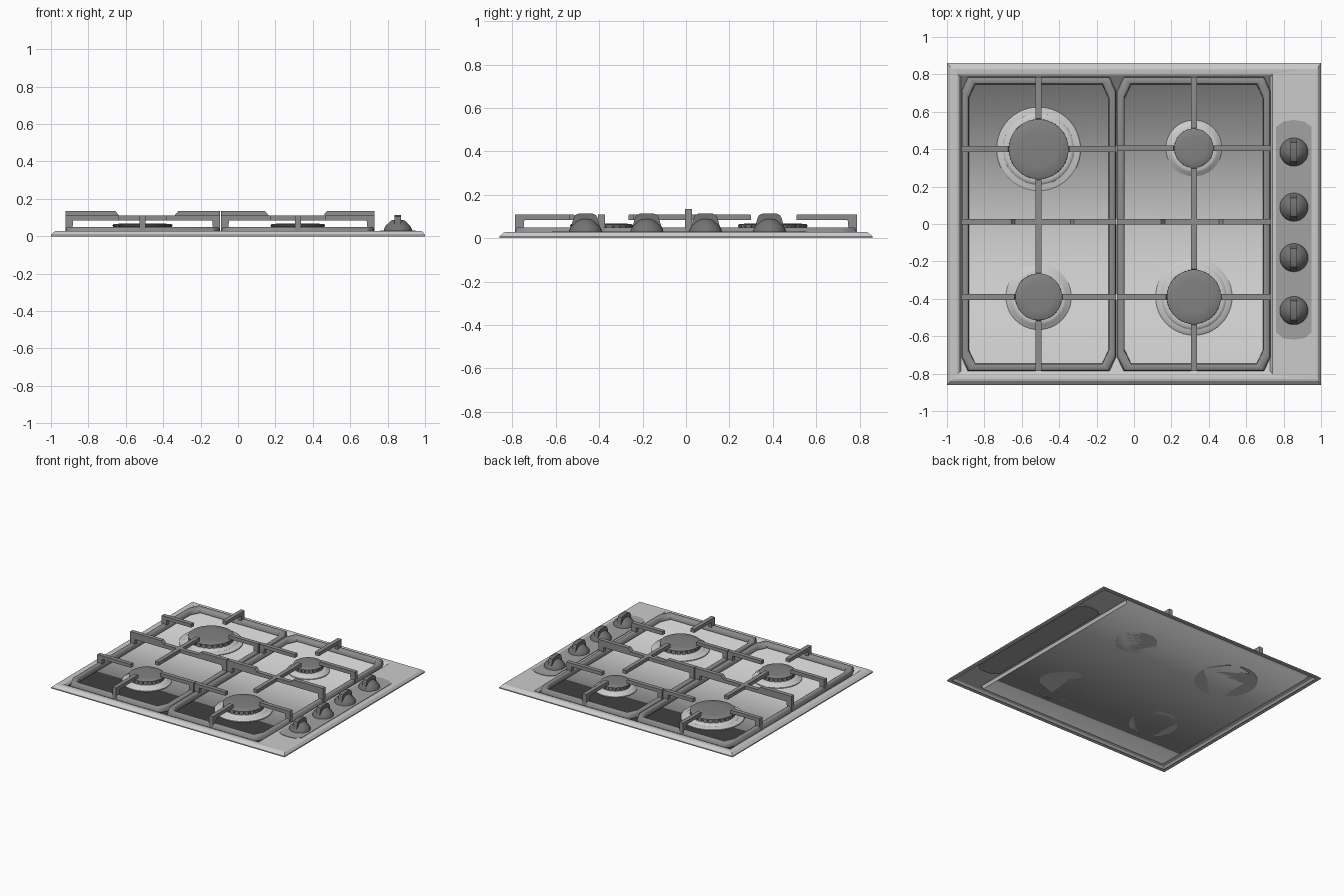
import bpy, bmesh, math
from mathutils import Vector

if "Cube" in bpy.data.objects:
    bpy.data.objects.remove(bpy.data.objects["Cube"])

def material(name, g):
    m = bpy.data.materials.new(name)
    m.diffuse_color = (g, g, g, 1)
    m.use_nodes = True
    m.node_tree.nodes["Principled BSDF"].inputs["Base Color"].default_value = m.diffuse_color
    return m

steel, iron = material("steel", .8), material("cast_iron", .27)
enamel, knob_grey, plate_grey = material("enamel", .22), material("knob_grey", .17), material("plate_grey", .36)

def finish(name, bm, mat, angle=None):
    bmesh.ops.recalc_face_normals(bm, faces=bm.faces)
    me = bpy.data.meshes.new(name)
    bm.to_mesh(me)
    bm.free()
    me.materials.append(mat)
    ob = bpy.data.objects.new(name, me)
    bpy.context.collection.objects.link(ob)
    if angle:
        bpy.ops.object.select_all(action='DESELECT')
        ob.select_set(True)
        bpy.context.view_layer.objects.active = ob
        bpy.ops.object.shade_smooth_by_angle(angle=math.radians(angle))
    return ob

def bridge(bm, a, b):
    n = len(a)
    return [bm.faces.new((a[i], a[(i + 1) % n], b[(i + 1) % n], b[i])) for i in range(n)]

def prism(bm, pts, offset):
    """Closed polygon of 3D points swept along offset."""
    a = [bm.verts.new(p) for p in pts]
    b = [bm.verts.new(Vector(p) + Vector(offset)) for p in pts]
    bridge(bm, a, b)
    bm.faces.new(a)
    bm.faces.new(b)

def bar(bm, profile, origin, direction, width=0.032):
    """Side profile (distance, z) standing along a horizontal direction."""
    d = Vector((direction[0], direction[1], 0))
    side = Vector((-d.y, d.x, 0)) * width
    o = Vector((origin[0], origin[1], 0)) - side / 2
    prism(bm, [o + d * u + Vector((0, 0, z)) for u, z in profile], side)

def lathe(bm, profile, cx, cy, n=48):
    rings = []
    for r, z in profile:
        rings.append([bm.verts.new((cx + r * math.cos(2 * math.pi * i / n),
                                    cy + r * math.sin(2 * math.pi * i / n), z)) for i in range(n)])
    for a, b in zip(rings, rings[1:]):
        bridge(bm, a, b)
    bm.faces.new(rings[-1])
    bm.faces.new(rings[0])

def chamfered(x0, x1, y0, y1, cx, cy, z):
    return [(x0 + cx, y0, z), (x1 - cx, y0, z), (x1, y0 + cy, z), (x1, y1 - cy, z),
            (x1 - cx, y1, z), (x0 + cx, y1, z), (x0, y1 - cy, z), (x0, y0 + cy, z)]

# Pressed steel hob sheet: bevelled rim, raised control strip, sunken pan
bm = bmesh.new()
loops = []
for x0, x1, y, z in [(-.975, .975, .835, .002), (-1, 1, .86, 0), (-1, 1, .86, .008),
                     (-.98, .985, .84, .026), (-.97, .975, .83, .029),
                     (-.945, .74, .805, .028), (-.935, .735, .792, .022), (-.925, .728, .788, .006)]:
    loops.append([bm.verts.new(p) for p in ((x0, -y, z), (x1, -y, z), (x1, y, z), (x0, y, z))])
for i, (a, b) in enumerate(zip(loops, loops[1:])):
    faces = bridge(bm, a, b)
    if i > 3:  # front and back walls blend softly into the pan
        faces[0].smooth = faces[2].smooth = True
bm.faces.new(loops[-1]).smooth = True
finish("hob_sheet", bm, steel)

# Control plate
bm = bmesh.new()
prism(bm, [(.76, -.58, .022), (.80, -.612, .022), (.855, -.618, .022), (.91, -.612, .022), (.95, -.58, .022),
           (.95, .52, .022), (.91, .548, .022), (.855, .556, .022), (.80, .548, .022), (.76, .52, .022)], (0, 0, .01))
finish("control_plate", bm, plate_grey)

# Knobs with a raised grip
for i, y in enumerate((.385, .09, -.18, -.463)):
    bm = bmesh.new()
    lathe(bm, [(.076, .031), (.073, .042), (.066, .056), (.05, .07), (.036, .084), (.02, .088)], .855, y, 32)
    bar(bm, [(-.068, .045), (.068, .045), (.057, .088), (.05, .105), (.033, .113),
             (-.033, .113), (-.05, .105), (-.057, .088)], (.855, y), (0, 1), .034)
    finish(f"knob_{i + 1}", bm, knob_grey, 40)

# Burners: x, y, cap radius, flange radius
burners = [(-.51, .40, .16, .225), (-.51, -.39, .125, .175),
           (.32, .405, .105, .15), (.32, -.39, .145, .205)]
for i, (x, y, R, F) in enumerate(burners):
    bm = bmesh.new()
    lathe(bm, [(F, .006), (F, .012), (F - .006, .017), (R + .03, .022), (R + .022, .03),
               (R + .012, .033), (R - .008, .035)], x, y)
    finish(f"burner_base_{i + 1}", bm, steel, 30)
    # crown with teeth between the flame slots
    bm = bmesh.new()
    lathe(bm, [(R - .012, .033), (R - .012, .054)], x, y)
    for k in range(24):
        a = 2 * math.pi * k / 24
        bar(bm, [(R - .02, .034), (R, .034), (R - .002, .053), (R - .02, .053)],
            (x, y), (math.cos(a), math.sin(a)), R * .19)
    finish(f"burner_crown_{i + 1}", bm, enamel, 30)
    bm = bmesh.new()
    lathe(bm, [(R - .006, .052), (R, .054), (R, .061), (R - .008, .066), (R * .6, .068), (R * .05, .069)], x, y)
    finish(f"burner_cap_{i + 1}", bm, enamel, 35)

# Pan supports: ring frame, raised fingers, dipped middle bar
LO, ARM, TOP, HIGH, Y = .05, .083, .11, .134, .787

def finger(bm, start, end, leg=True):
    a, b = Vector(start), Vector(end)
    L, d = (b - a).length, (b - a).normalized()
    foot = [(0, .02), (.036, .02), (.042, ARM)] if leg else [(0, ARM)]
    bar(bm, foot + [(L, ARM), (L, TOP - .004), (L - .004, TOP), (0, TOP)], start, d)

for name, x0, x1, pair, dip in (("left", -.923, -.096, burners[:2], (-.145, -.125, .17, .19)),
                                ("right", -.09, .73, burners[2:], (-.175, -.155, .135, .155))):
    bm = bmesh.new()
    rings = []
    for inset, z in ((0, .012), (.004, LO - .005), (.01, LO), (.03, LO), (.038, LO - .006), (.04, .012)):
        rings.append([bm.verts.new(p) for p in chamfered(
            x0 + inset, x1 - inset, -Y + inset, Y - inset, .035, .075, z)])
    for a, b in zip(rings, rings[1:] + rings[:1]):
        bridge(bm, a, b)
    finish(f"{name}_support_frame", bm, iron, 60)

    bm = bmesh.new()
    for cx, cy, R, F in pair:
        s = 1 if cy > 0 else -1
        finger(bm, (cx, s * Y), (cx, cy + s * R))
        finger(bm, (cx, .012), (cx, cy - s * R), False)
        finger(bm, (x0, cy), (cx - R, cy))
        finger(bm, (x1, cy), (cx + R, cy))
    finish(f"{name}_support_fingers", bm, iron)

    bm = bmesh.new()
    w, c = x1 - x0, pair[0][0] - x0
    bar(bm, [(0, .02), (.036, .02), (.042, ARM), (w - .042, ARM), (w - .036, .02), (w, .02), (w, HIGH),
             (c + dip[3], HIGH), (c + dip[2], TOP), (c + dip[1], TOP), (c + dip[0], HIGH), (0, HIGH)],
        (x0, .012), (1, 0))
    finish(f"{name}_support_middle_bar", bm, iron)
